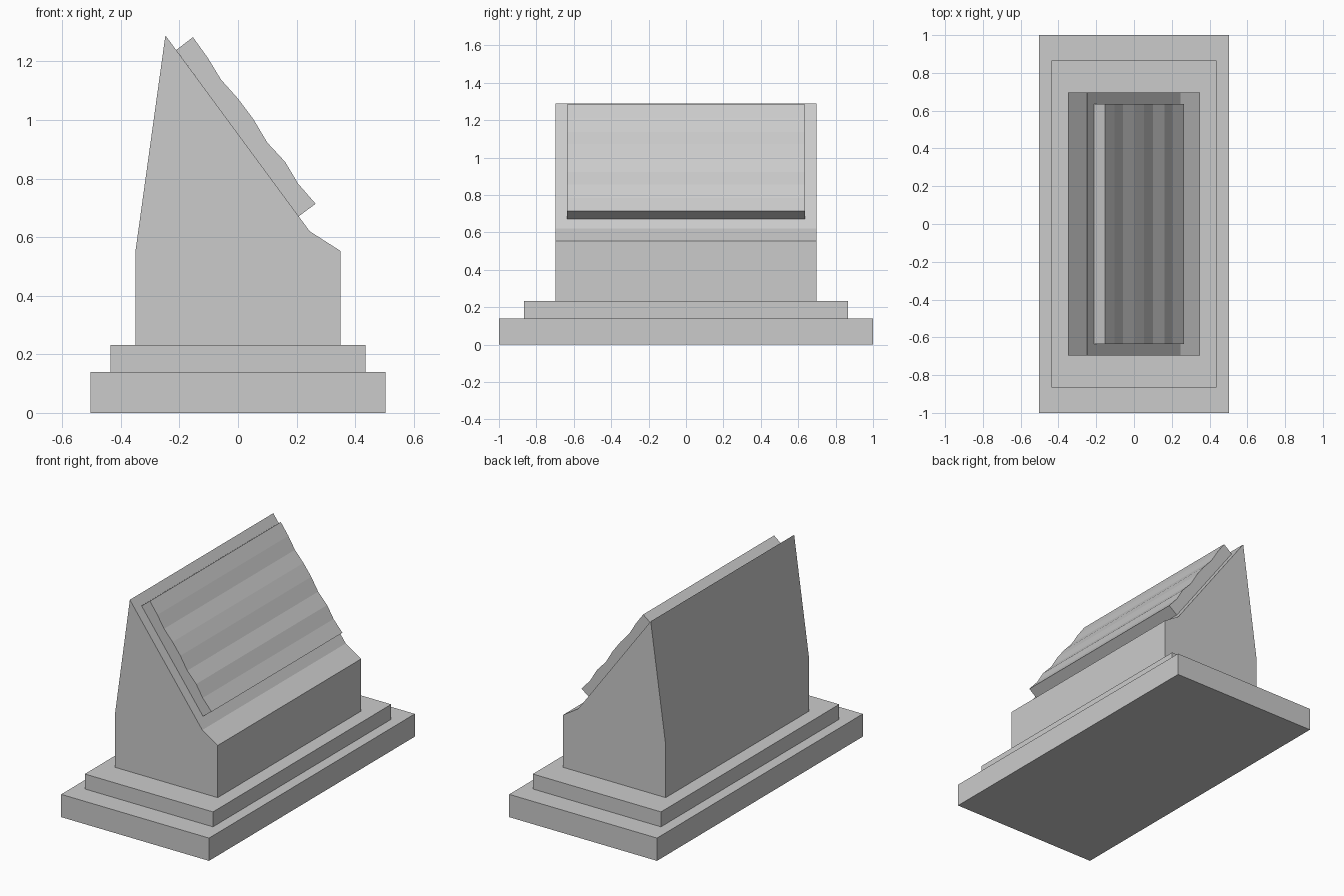
import bpy, bmesh

if "Cube" in bpy.data.objects:
    bpy.data.objects.remove(bpy.data.objects["Cube"])


def extrude_profile(name, points, half_depth):
    """Extrude an x-z outline symmetrically along y."""
    bm = bmesh.new()
    face = bm.faces.new([bm.verts.new((x, -half_depth, z)) for x, z in points])
    ext = bmesh.ops.extrude_face_region(bm, geom=[face])
    moved = [v for v in ext["geom"] if isinstance(v, bmesh.types.BMVert)]
    bmesh.ops.translate(bm, verts=moved, vec=(0, 2 * half_depth, 0))
    bmesh.ops.recalc_face_normals(bm, faces=bm.faces)
    mesh = bpy.data.meshes.new(name)
    bm.to_mesh(mesh)
    bm.free()
    obj = bpy.data.objects.new(name, mesh)
    bpy.context.collection.objects.link(obj)
    return obj


def slab(name, half_x, half_y, z0, z1):
    outline = [(-half_x, z0), (half_x, z0), (half_x, z1), (-half_x, z1)]
    return extrude_profile(name, outline, half_y)


# Stepped plinth
slab("plinth_base", 0.503, 1.0, 0.0, 0.14)
slab("plinth_step", 0.436, 0.866, 0.14, 0.232)

# Wedge-shaped stone body
extrude_profile("stone_body", [
    (-0.35, 0.232), (0.35, 0.232), (0.35, 0.553), (0.245, 0.62),
    (-0.248, 1.289), (-0.35, 0.553)], 0.697)

# Rippled panel resting on the sloping face
extrude_profile("rippled_panel", [
    (0.207, 0.671), (0.265, 0.714), (0.205, 0.783), (0.161, 0.857),
    (0.100, 0.923), (0.053, 1.002), (0.0, 1.073), (-0.058, 1.138),
    (-0.103, 1.212), (-0.154, 1.283), (-0.211, 1.239)], 0.636)
